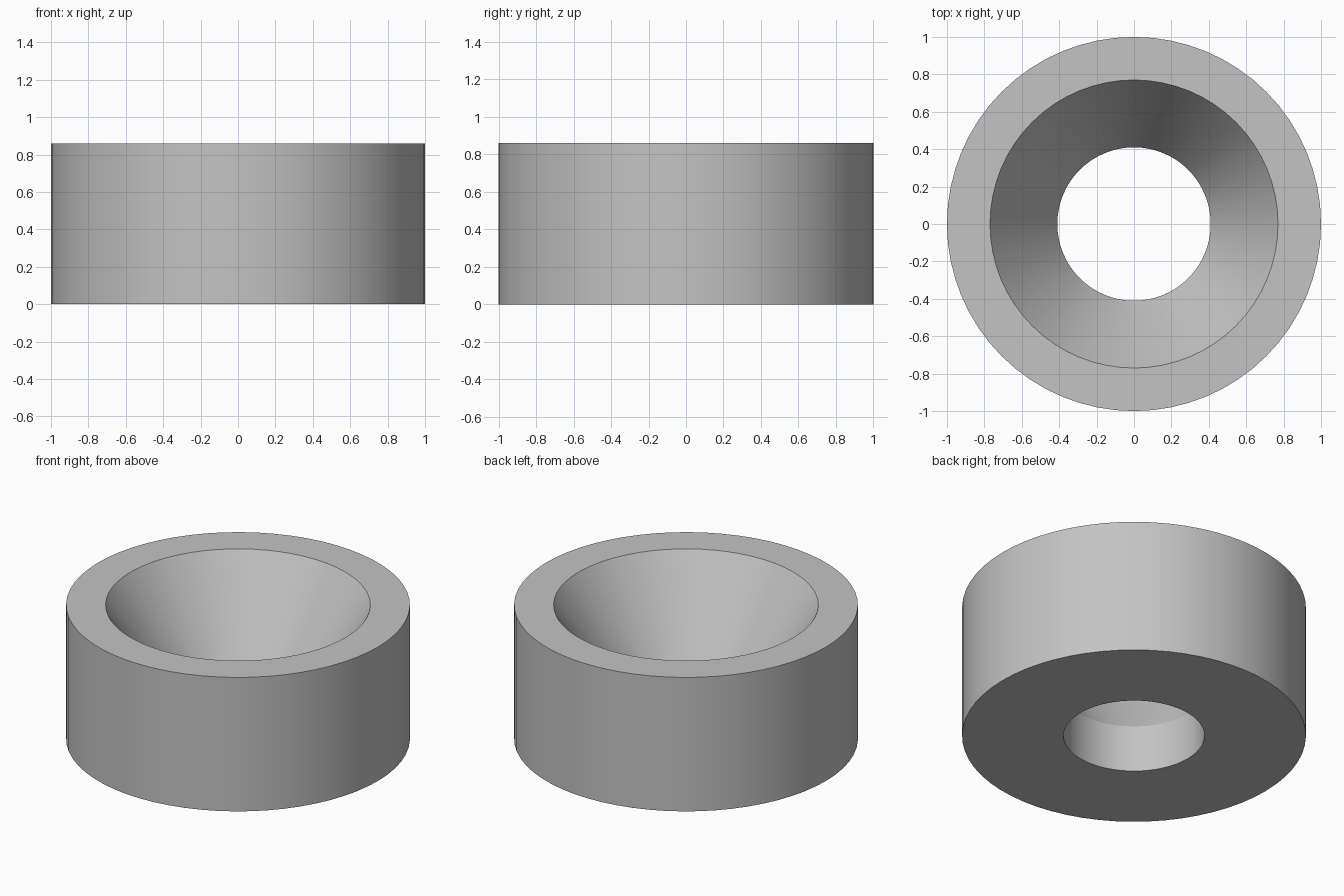
import bpy
import bmesh
from math import tau
from mathutils import Matrix, Vector

cube = bpy.data.objects.get("Cube")
if cube:
    bpy.data.objects.remove(cube, do_unlink=True)

SEGMENTS = 64
HEIGHT = 0.86

# Plain grey material
grey = bpy.data.materials.new("light grey")
grey.use_nodes = True
colour = (0.55, 0.55, 0.55, 1)
grey.diffuse_color = colour
grey.node_tree.nodes["Principled BSDF"].inputs["Base Color"].default_value = colour

# Closed ring section: outer wall, flat rim, conical seat, straight bore
section = [(1.0, 0), (1.0, HEIGHT), (0.77, HEIGHT), (0.41, 0.3), (0.41, 0)]

bm = bmesh.new()
verts = [bm.verts.new(Vector((r, 0, z))) for r, z in section]
edges = [bm.edges.new((a, b)) for a, b in zip(verts, verts[1:] + verts[:1])]
bmesh.ops.spin(bm, geom=verts + edges, cent=(0, 0, 0), axis=(0, 0, 1),
               angle=tau, steps=SEGMENTS, use_merge=True)
bmesh.ops.remove_doubles(bm, verts=bm.verts, dist=0.0001)
bmesh.ops.recalc_face_normals(bm, faces=bm.faces)

mesh = bpy.data.meshes.new("countersunk_ring")
bm.to_mesh(mesh)
bm.free()
mesh.materials.append(grey)
ring = bpy.data.objects.new("countersunk_ring", mesh)
bpy.context.collection.objects.link(ring)

# Smooth round walls with crisp rims
bpy.ops.object.select_all(action="DESELECT")
ring.select_set(True)
bpy.context.view_layer.objects.active = ring
bpy.ops.object.shade_smooth_by_angle(angle=0.4)
